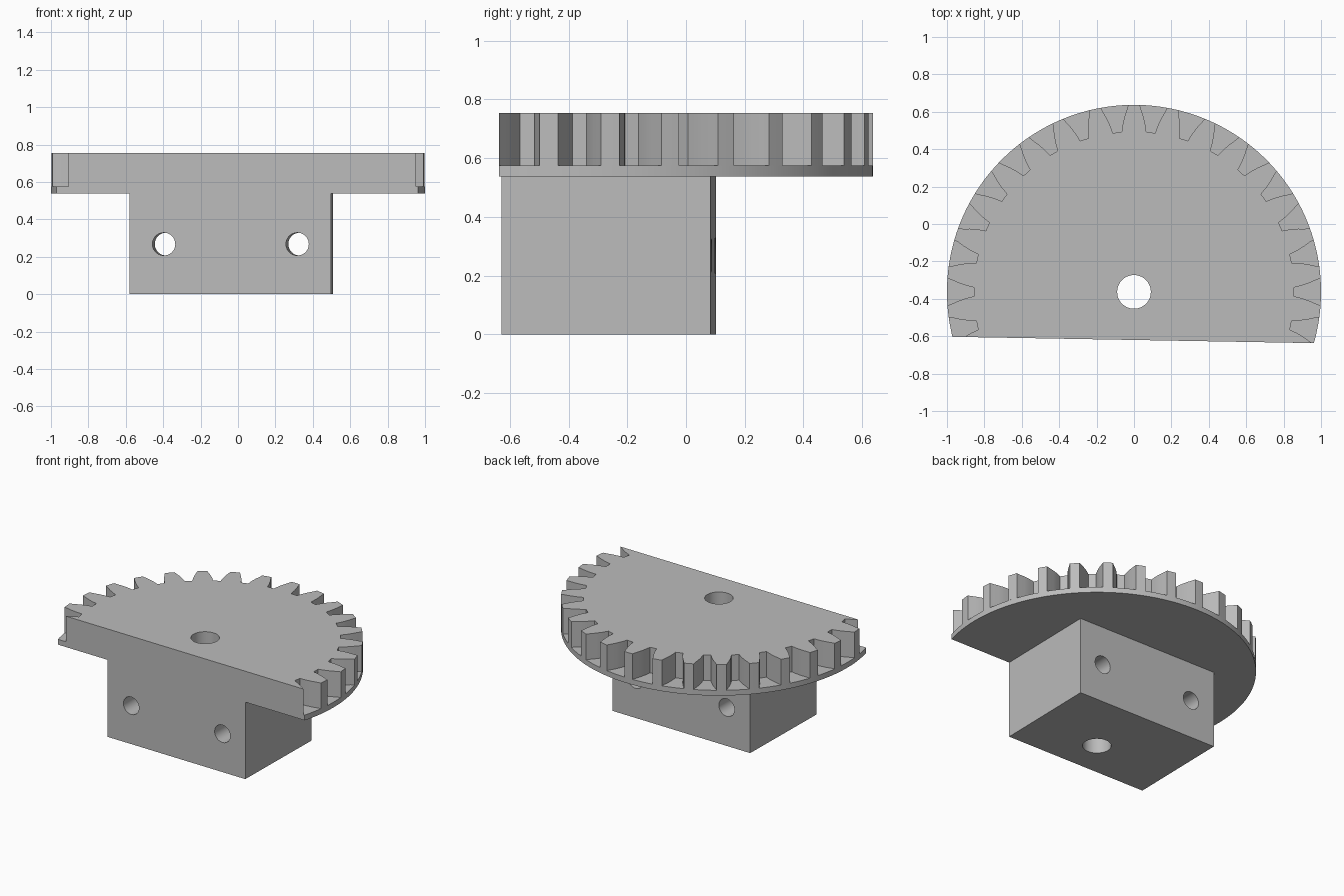
import bpy, bmesh
from math import radians, sin, cos, pi
from mathutils import Vector, Matrix

if "Cube" in bpy.data.objects:
    bpy.data.objects.remove(bpy.data.objects["Cube"], do_unlink=True)

CENTRE = Vector((0, -0.363, 0))          # axis of the gear
TILT = Matrix.Rotation(radians(-1), 4, 'Z')
FLAT = -0.257                            # distance of the flat side from the axis
PLATE_Z, GEAR_Z, TOP_Z = 0.538, 0.575, 0.754
TEETH = 30

grey = bpy.data.materials.new("plain grey")
grey.use_nodes = True
colour = (0.5, 0.5, 0.5, 1)
grey.diffuse_color = colour
grey.node_tree.nodes["Principled BSDF"].inputs["Base Color"].default_value = colour


def polar(r, a):
    return (r * cos(a), r * sin(a))


def prism(name, outline, z0, z1, trim=False, tilt=False):
    """Extrude an outline upward; optionally trim it along the flat side."""
    bm = bmesh.new()
    base = bm.faces.new([bm.verts.new((x, y, z0)) for x, y in outline])
    up = bmesh.ops.extrude_face_region(bm, geom=[base])
    bmesh.ops.translate(bm, vec=(0, 0, z1 - z0),
                        verts=[v for v in up["geom"] if isinstance(v, bmesh.types.BMVert)])
    if trim:
        bmesh.ops.bisect_plane(bm, geom=bm.verts[:] + bm.edges[:] + bm.faces[:],
                               plane_co=TILT @ Vector((0, FLAT, 0)),
                               plane_no=TILT @ Vector((0, 1, 0)), clear_inner=True)
        bmesh.ops.holes_fill(bm, edges=[e for e in bm.edges if e.is_boundary])
    if tilt:
        bm.transform(TILT)
    bmesh.ops.translate(bm, vec=CENTRE, verts=bm.verts[:])
    bmesh.ops.recalc_face_normals(bm, faces=bm.faces[:])
    mesh = bpy.data.meshes.new(name)
    bm.to_mesh(mesh)
    bm.free()
    mesh.materials.append(grey)
    obj = bpy.data.objects.new(name, mesh)
    bpy.context.collection.objects.link(obj)
    return obj


def cutter(name, radius, matrix):
    """Cylinder used to drill a hole."""
    bm = bmesh.new()
    bmesh.ops.create_cone(bm, cap_ends=True, segments=48, radius1=radius,
                          radius2=radius, depth=3, matrix=matrix)
    mesh = bpy.data.meshes.new(name)
    bm.to_mesh(mesh)
    bm.free()
    mesh.materials.append(grey)
    obj = bpy.data.objects.new(name, mesh)
    bpy.context.collection.objects.link(obj)
    obj.hide_render = True
    return obj


def drill(obj, cutters):
    bpy.context.view_layer.objects.active = obj
    for c in cutters:
        mod = obj.modifiers.new("hole", 'BOOLEAN')
        mod.operation, mod.solver, mod.object = 'DIFFERENCE', 'EXACT', c
        bpy.ops.object.modifier_apply(modifier=mod.name)


# Toothed rim: radius and half width of the gap in degrees, root to tip
flank = [(0.857, 1.6), (0.90, 2.2), (0.94, 2.95), (0.975, 3.75), (1.0, 4.2)]
gear_outline = []
for i in range(TEETH):
    gap = 2 * pi * i / TEETH
    gear_outline += [polar(r, gap - radians(h)) for r, h in reversed(flank)]
    gear_outline += [polar(r, gap + radians(h)) for r, h in flank]
    gear_outline.append(polar(1, gap + pi / TEETH))

gear = prism("gear_teeth", gear_outline, GEAR_Z, TOP_Z, trim=True)

# Thin round plate under the teeth
round_outline = [polar(1, 2 * pi * i / 180) for i in range(180)]
plate = prism("base_plate", round_outline, PLATE_Z, GEAR_Z, trim=True)

# Mounting block, flush with the flat side
x0, x1, y1 = -0.576, 0.501, 0.456
block = prism("mounting_block", [(x0, FLAT), (x1, FLAT), (x1, y1), (x0, y1)],
              0, PLATE_Z, tilt=True)

# Vertical bore and the two cross holes
bore = cutter("bore_cutter", 0.09, Matrix.Translation(CENTRE))
cross = [cutter("cross_hole_cutter", 0.061,
                Matrix.Translation(CENTRE) @ TILT @ Matrix.Translation((x, 0, 0.268))
                @ Matrix.Rotation(pi / 2, 4, 'X')) for x in (-0.392, 0.322)]
drill(gear, [bore])
drill(plate, [bore])
drill(block, [bore] + cross)
for c in [bore] + cross:
    bpy.data.objects.remove(c, do_unlink=True)

# Smooth curved walls, keep edges crisp
bpy.ops.object.select_all(action='DESELECT')
for obj in (gear, plate, block):
    obj.select_set(True)
bpy.context.view_layer.objects.active = gear
bpy.ops.object.shade_smooth_by_angle(angle=radians(25))
